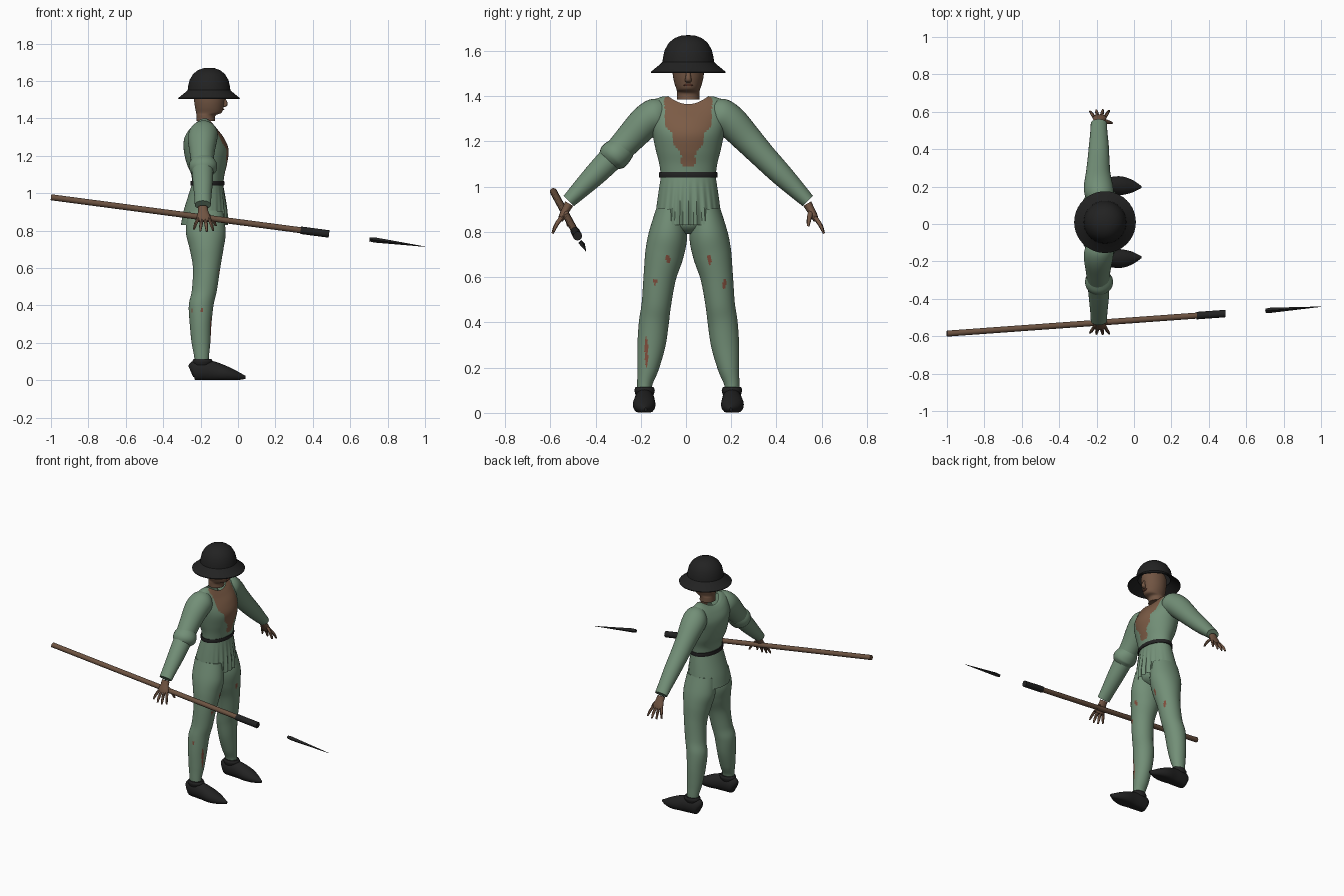
import bpy, bmesh, math
from mathutils import Vector

X, Y = Vector((1, 0, 0)), Vector((0, 1, 0))
MID = 0.01  # symmetry plane of the figure in y


def material(name, rgb):
    m = bpy.data.materials.new(name)
    m.diffuse_color = (*rgb, 1)
    return m


GREEN = material("green_cloth", (0.17, 0.275, 0.185))
BLACK = material("black_leather", (0.016, 0.016, 0.016))
SKIN = material("brown_skin", (0.165, 0.09, 0.055))
CHEST = material("chest_skin", (0.2, 0.105, 0.06))
WOOD = material("shaft_wood", (0.15, 0.085, 0.052))
RED = material("torn_red", (0.22, 0.075, 0.045))


def smooth_keys(keys, sub):
    """Catmull-Rom interpolation of tuples."""
    out, last = [], len(keys) - 1
    for i in range(last):
        p = [keys[max(0, min(last, i + k))] for k in (-1, 0, 1, 2)]
        for j in range(sub):
            t = j / sub
            out.append(tuple(
                0.5 * (2 * b + (c - a) * t + (2 * a - 5 * b + 4 * c - d) * t * t
                       + (3 * b - a - 3 * c + d) * t ** 3) for a, b, c, d in zip(*p)))
    return out + [keys[-1]]


def loft(name, keys, mat, a=X, n=24, sub=5, cap=True, shape=None, paint=None, extra=None, angle=45):
    """Skin elliptical rings (x, y, z, radius along a, radius across) along a path."""
    keys = smooth_keys(keys, sub)
    bm = bmesh.new()
    rings = []
    for i, k in enumerate(keys):
        t = Vector(keys[min(i + 1, len(keys) - 1)][:3]) - Vector(keys[max(i - 1, 0)][:3])
        b = a.cross(t).normalized()
        ring = []
        for j in range(n):
            w = 2 * math.pi * j / n
            p = Vector(k[:3]) + a * (max(k[3], 0.001) * math.cos(w)) + b * (max(k[4], 0.001) * math.sin(w))
            ring.append(bm.verts.new(shape(p, w) if shape else p))
        rings.append(ring)
    for r, s in zip(rings, rings[1:]):
        for j in range(n):
            bm.faces.new((r[j], r[(j + 1) % n], s[(j + 1) % n], s[j]))
    if cap:
        bm.faces.new(rings[0])
        bm.faces.new(rings[-1])
    bmesh.ops.recalc_face_normals(bm, faces=bm.faces)
    if paint:
        for f in bm.faces:
            f.material_index = int(paint(f.calc_center_median(), f.normal))
    me = bpy.data.meshes.new(name)
    bm.to_mesh(me)
    bm.free()
    ob = bpy.data.objects.new(name, me)
    bpy.context.collection.objects.link(ob)
    me.materials.append(mat)
    if extra:
        me.materials.append(extra)
    bpy.ops.object.select_all(action='DESELECT')
    ob.select_set(True)
    bpy.context.view_layer.objects.active = ob
    bpy.ops.object.shade_smooth_by_angle(angle=math.radians(angle))
    return ob


def upright(rows):
    """Rows of (z, back x, front x, half width in y) as loft keys."""
    return [((b + f) / 2, MID, z, (f - b) / 2, w) for z, b, f, w in rows]


# Jacket body: raised at the shoulders, bare chest in a ragged V
def raise_shoulders(p, w):
    if p.z > 1.3:
        p.z += 0.035 * math.sin(w) ** 2 * min(1, (p.z - 1.3) / 0.05)
    return p


def bare_chest(c, nrm):
    width = 0.018 + max(0, c.z - 1.09) * 0.42 + 0.008 * math.sin(c.z * 70)
    return c.x > -0.165 and c.z > 1.09 and abs(c.y - MID) < min(width, 0.105)


loft("jacket", upright([
    (1.04, -0.245, -0.08, 0.12), (1.10, -0.25, -0.072, 0.128), (1.16, -0.275, -0.058, 0.143),
    (1.23, -0.29, -0.05, 0.158), (1.29, -0.288, -0.072, 0.17), (1.335, -0.265, -0.105, 0.165),
    (1.36, -0.24, -0.125, 0.125), (1.365, -0.225, -0.13, 0.088)]),
    GREEN, n=96, sub=6, cap=False, shape=raise_shoulders, paint=bare_chest, extra=CHEST)


# Jacket skirt with pleats at front and back
def pleats(p, w):
    fade = max(0, math.cos(w)) ** 2 * min(1, max(0, (1.04 - p.z) / 0.15))
    p.x += 0.007 * fade * math.cos(24 * w)
    return p


loft("jacket_skirt", upright([
    (1.05, -0.245, -0.08, 0.12), (0.98, -0.268, -0.07, 0.131),
    (0.90, -0.292, -0.062, 0.142), (0.83, -0.305, -0.06, 0.15)]),
    GREEN, n=120, cap=False, shape=pleats)
loft("belt", upright([(1.04, -0.253, -0.074, 0.128), (1.052, -0.255, -0.072, 0.13),
                      (1.064, -0.253, -0.074, 0.128)]), BLACK, n=40, sub=2)
loft("pelvis", upright([(0.79, -0.21, -0.13, 0.03), (0.83, -0.26, -0.085, 0.1),
                        (0.92, -0.265, -0.085, 0.115)]), GREEN, n=32)


# Head, neck and face
loft("head", upright([
    (1.385, -0.222, -0.122, 0.05), (1.415, -0.222, -0.12, 0.05), (1.43, -0.224, -0.088, 0.052),
    (1.46, -0.23, -0.078, 0.062), (1.50, -0.235, -0.072, 0.069), (1.56, -0.235, -0.07, 0.069),
    (1.61, -0.2, -0.11, 0.04)]), SKIN, n=32)
loft("nose", [(-0.078, MID, 1.515, 0.006, 0.007), (-0.068, MID, 1.485, 0.011, 0.012),
              (-0.07, MID, 1.468, 0.012, 0.014), (-0.078, MID, 1.46, 0.006, 0.008)], SKIN, n=12)
loft("mouth", [(-0.079, MID, 1.444, 0.004, 0.012), (-0.078, MID, 1.449, 0.005, 0.022),
               (-0.079, MID, 1.453, 0.004, 0.012)], RED, n=12, sub=2)

# Brimmed iron helmet
profile = [(0.001, 1.67), (0.03, 1.668), (0.06, 1.657), (0.085, 1.637), (0.104, 1.605), (0.112, 1.57),
           (0.114, 1.552), (0.122, 1.543), (0.165, 1.508), (0.164, 1.503), (0.118, 1.532), (0.1, 1.545)]
bm = bmesh.new()
vs = [bm.verts.new((r - 0.155, MID, z)) for r, z in profile]
es = [bm.edges.new(e) for e in zip(vs, vs[1:])]
bmesh.ops.spin(bm, geom=vs + es, cent=(-0.155, MID, 0), axis=(0, 0, 1), angle=2 * math.pi,
               steps=40, use_merge=True)
bmesh.ops.remove_doubles(bm, verts=bm.verts, dist=0.0015)
bmesh.ops.recalc_face_normals(bm, faces=bm.faces)
me = bpy.data.meshes.new("helmet")
bm.to_mesh(me)
bm.free()
me.materials.append(BLACK)
helmet = bpy.data.objects.new("helmet", me)
bpy.context.collection.objects.link(helmet)
bpy.context.view_layer.objects.active = helmet
helmet.select_set(True)
bpy.ops.object.shade_smooth_by_angle(angle=math.radians(28))

# Tears in the hose: (y, z, half width, half height)
TEARS = [(-0.08, 0.68, 0.010, 0.022), (0.105, 0.68, 0.010, 0.022), (0.17, 0.57, 0.008, 0.02),
         (-0.175, 0.27, 0.007, 0.07), (-0.135, 0.58, 0.008, 0.012)]


def torn(c, nrm):
    if nrm.y < -0.6 and c.y < 0 and abs(c.z - 0.375) < 0.012:
        return min(abs(c.x + 0.25), abs(c.x + 0.195)) < 0.007
    return nrm.x > 0 and any(((c.y - y) / a) ** 2 + ((c.z - z) / b) ** 2 < 1 for y, z, a, b in TEARS)


for s, side in ((1, "left"), (-1, "right")):
    def at(x, d, z, *radii):
        return (x, MID + s * d, z, *radii)

    # Hose
    loft(side + "_leg", [at(*k) for k in (
        (-0.192, 0.165 + 0.03, 0.07, 0.036, 0.03), (-0.195, 0.192, 0.13, 0.04, 0.034),
        (-0.198, 0.178, 0.2, 0.05, 0.048), (-0.2, 0.163, 0.3, 0.058, 0.062),
        (-0.197, 0.152, 0.4, 0.066, 0.066), (-0.18, 0.141, 0.48, 0.067, 0.065),
        (-0.168, 0.126, 0.6, 0.073, 0.072), (-0.168, 0.106, 0.7, 0.09, 0.085),
        (-0.172, 0.089, 0.79, 0.106, 0.085), (-0.175, 0.076, 0.9, 0.095, 0.065))],
        GREEN, n=64, sub=9, paint=torn, extra=RED)

    # Pointed shoe and its ankle roll
    def flat_sole(p, w):
        p.z = max(p.z, 0.002)
        return p

    loft(side + "_shoe", [at(*k) for k in (
        (-0.252, 0.192, 0.045, 0.018, 0.03), (-0.236, 0.192, 0.05, 0.037, 0.052),
        (-0.19, 0.193, 0.052, 0.044, 0.056), (-0.14, 0.194, 0.048, 0.046, 0.054),
        (-0.07, 0.195, 0.034, 0.05, 0.043), (-0.01, 0.192, 0.022, 0.034, 0.027),
        (0.04, 0.188, 0.015, 0.005, 0.008))], BLACK, a=Y, shape=flat_sole)
    loft(side + "_shoe_collar", [at(*k) for k in (
        (-0.192, 0.193, 0.08, 0.046, 0.04), (-0.19, 0.193, 0.1, 0.054, 0.045),
        (-0.19, 0.193, 0.114, 0.046, 0.04))], BLACK)

    # Sleeve
    loft(side + "_sleeve", [at(*k) for k in (
        (-0.182, 0.1, 0.04 + 1.29, 0.05, 0.055), (-0.185, 0.14, 1.317, 0.076, 0.075),
        (-0.19, 0.19, 1.285, 0.078, 0.073), (-0.192, 0.26, 1.212, 0.066, 0.065),
        (-0.19, 0.33, 1.137, 0.059, 0.057), (-0.188, 0.41, 1.055, 0.053, 0.05),
        (-0.188, 0.48, 0.985, 0.046, 0.04), (-0.188, 0.528, 0.937, 0.043, 0.032))], GREEN, n=32)

    # Hand: palm, spread fingers and thumb
    loft(side + "_palm", [at(*k) for k in (
        (-0.188, 0.526, 0.925, 0.026, 0.02), (-0.186, 0.54, 0.9, 0.028, 0.018),
        (-0.184, 0.556, 0.87, 0.037, 0.016), (-0.184, 0.566, 0.85, 0.034, 0.011))], SKIN, n=16)
    for i in range(4):
        dx, reach = (i - 1.5) * 0.019, (0.8, 0.95, 1.0, 0.9)[i]
        x0 = -0.184 + dx
        loft(f"{side}_finger_{i + 1}", [at(*k) for k in (
            (x0, 0.56, 0.865, 0.010, 0.010),
            (x0 + dx * 0.5, 0.56 + 0.026 * reach, 0.865 - 0.038 * reach, 0.009, 0.009),
            (x0 + dx * 0.8, 0.56 + 0.04 * reach, 0.865 - 0.072 * reach, 0.005, 0.005))],
            SKIN, n=8, sub=3)
    loft(side + "_thumb", [at(*k) for k in (
        (-0.165, 0.543, 0.89, 0.012, 0.012), (-0.138, 0.535, 0.862, 0.011, 0.011),
        (-0.118, 0.53, 0.825, 0.006, 0.006))], SKIN, n=8, sub=3)

# Bunched cloth at one elbow
loft("sleeve_fold", [(-0.19, -0.275, 1.177, 0.058, 0.058), (-0.187, -0.3, 1.152, 0.074, 0.066),
                     (-0.187, -0.325, 1.13, 0.072, 0.067), (-0.19, -0.345, 1.108, 0.05, 0.05)],
     GREEN, n=24)


# Spear on one straight line, with a loose tip ahead of the socket
def on_spear(x, r):
    t = (x + 1) / 2
    return (x, -0.586 + 0.144 * t, 0.978 - 0.264 * t, r, r)


loft("spear_shaft", [on_spear(-1, 0.016), on_spear(0.36, 0.016)], WOOD, a=Y, n=12, sub=1)
loft("spear_socket", [on_spear(0.335, 0.02), on_spear(0.487, 0.02)], BLACK, a=Y, n=12, sub=1)
loft("spear_tip", [on_spear(0.703, 0.011), on_spear(0.73, 0.014), on_spear(1.0, 0.001)],
     BLACK, a=Y, n=4, sub=1, angle=20)
